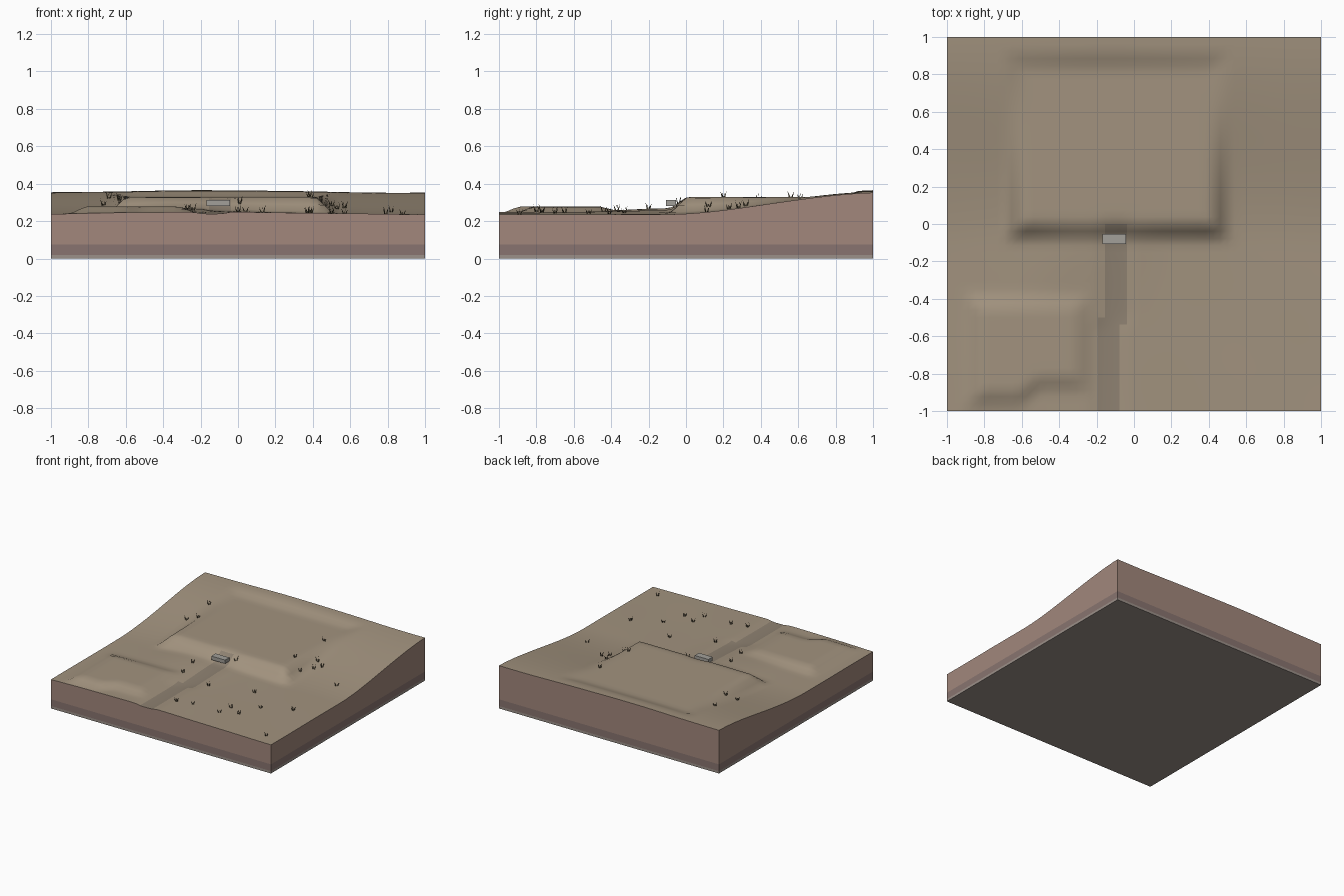
import bpy, bmesh, math, random
from mathutils import Vector

if "Cube" in bpy.data.objects:
    bpy.data.objects.remove(bpy.data.objects["Cube"])

random.seed(4)


def material(name, rgb):
    m = bpy.data.materials.new(name)
    m.diffuse_color = (*rgb, 1)
    m.use_nodes = True
    m.node_tree.nodes["Principled BSDF"].inputs["Base Color"].default_value = m.diffuse_color
    return m


def finish(bm, name, mats):
    mesh = bpy.data.meshes.new(name)
    bm.to_mesh(mesh)
    bm.free()
    for m in mats:
        mesh.materials.append(m)
    obj = bpy.data.objects.new(name, mesh)
    bpy.context.collection.objects.link(obj)
    return obj


def smooth(t):
    t = max(0, min(1, t))
    return t * t * (3 - 2 * t)


def pad_mask(x, y, x0, x1, y0, y1, w):
    # 1 inside the rectangle, fading to 0 over the width w outside it
    d = max(x0 - x, x - x1, y0 - y, y - y1, 0)
    return smooth(1 - d / w)


def path_mask(x, y):
    centre = -0.10 - 0.04 * smooth((-0.48 - y) / 0.1)
    return smooth((0.11 - abs(x - centre)) / 0.07) * smooth((0.06 - y) / 0.1)


def height(x, y):
    # hillside with a gentle crown, house platform, garden bed, sunken path
    z = 0.236 + 0.116 * smooth((y + 0.12) / 1.17)
    z += 0.013 * math.cos((x + 0.15) * 1.36) ** 2
    z += 0.02 * smooth((y + 0.6) / 0.5) * smooth((0.5 - y) / 0.4) * smooth((0.45 - abs(x + 0.25)) / 0.4)
    z += 0.0012 * math.sin(7 * x + 3 * y) * math.cos(5 * y - 2 * x)
    z += (0.33 - z) * pad_mask(x, y, -0.58, 0.40, 0.02, 0.81, 0.12)
    front = -0.88 + 0.08 * smooth((x + 0.62) / 0.12)
    z += (0.278 - z) * pad_mask(x, y, -0.80, -0.33, front, -0.47, 0.11)
    return z - 0.010 * path_mask(x, y)


# Terrain block: displaced top, soil walls and strata bands
topsoil = material("topsoil", (0.36, 0.29, 0.21))
path_soil = material("path_soil", (0.27, 0.22, 0.165))
soil = material("soil", (0.36, 0.245, 0.20))
clay = material("clay", (0.25, 0.175, 0.16))
rock = material("rock", (0.33, 0.28, 0.25))

bm = bmesh.new()
bmesh.ops.create_grid(bm, x_segments=52, y_segments=52, size=1)
for v in bm.verts:
    v.co.z = height(v.co.x, v.co.y)
for f in bm.faces:
    c = f.calc_center_median()
    f.smooth = True
    f.material_index = 1 if path_mask(c.x, c.y) > 0.7 else 0
edges = [e for e in bm.edges if e.is_boundary]
for index, z in ((2, 0.075), (3, 0.02), (4, 0.0)):
    geom = bmesh.ops.extrude_edge_only(bm, edges=edges)["geom"]
    for g in geom:
        if isinstance(g, bmesh.types.BMVert):
            g.co.z = z
        elif isinstance(g, bmesh.types.BMFace):
            g.material_index = index
            g.smooth = False
    edges = [e for e in geom if isinstance(e, bmesh.types.BMEdge)
             and all(abs(v.co.z - z) < 1e-6 for v in e.verts)]
base = bmesh.ops.contextual_create(bm, geom=edges)["faces"]
for f in base:
    f.material_index = 4
    f.smooth = False
bmesh.ops.recalc_face_normals(bm, faces=bm.faces)
finish(bm, "terrain_block", [topsoil, path_soil, soil, clay, rock])

# Stone door step at the head of the path
bm = bmesh.new()
bmesh.ops.create_cube(bm, size=1)
for v in bm.verts:
    v.co = Vector((v.co.x * 0.125 - 0.105, v.co.y * 0.055 - 0.08, v.co.z * 0.03 + 0.297))
finish(bm, "door_step", [material("stone", (0.36, 0.35, 0.32))])

# Grass tufts: upright flat blades leaning outward
tufts = [(.88, -.89), (.79, -.41), (.57, -.52), (.50, -.70), (.39, -.65), (.37, -.77),
         (.13, -.77), (0, -.80), (.04, -.44), (.38, -.33), (-.24, -.37), (-.27, -.20),
         (.01, -.04), (.82, .11), (.48, .12), (.57, .28), (.50, .32), (.53, .23),
         (.38, .20), (.39, .56), (-.635, .39), (-.72, .36), (-.69, .61)]
bm = bmesh.new()
for x, y in tufts:
    root = Vector((x, y, height(x, y) - 0.003))
    turn = random.uniform(0, math.tau)
    for k in range(4):
        a = turn + k * math.tau / 4
        out = Vector((math.cos(a), math.sin(a), 0))
        h = random.uniform(0.028, 0.045)
        pts = (root + out * 0.001, root + out * 0.010, root + out * 0.018 + Vector((0, 0, h)))
        bm.faces.new([bm.verts.new(p) for p in pts])
finish(bm, "grass_tufts", [material("dry_grass", (0.08, 0.065, 0.035))])
